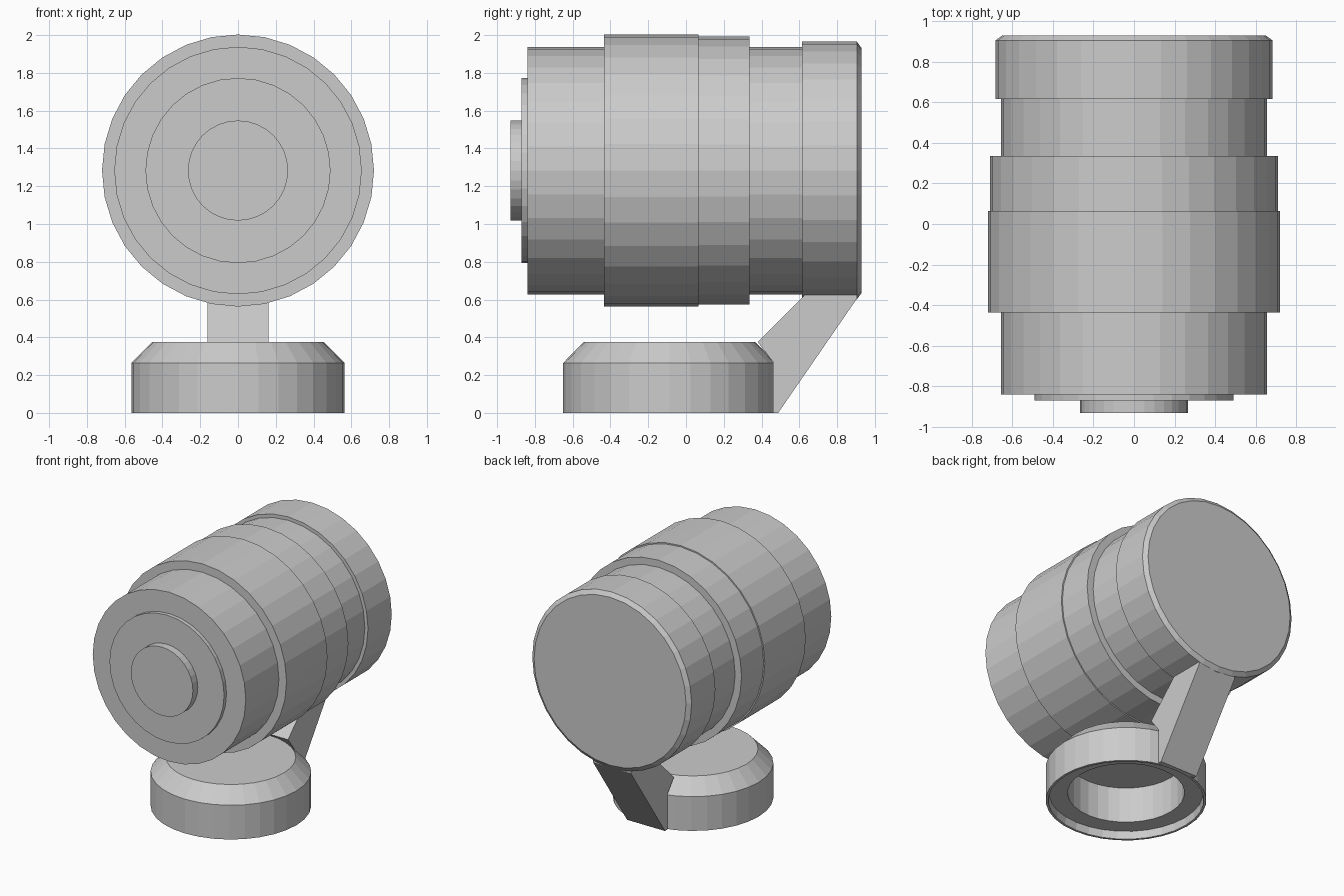
import bpy, math
from mathutils import Matrix

if "Cube" in bpy.data.objects:
    bpy.data.objects.remove(bpy.data.objects["Cube"])


def make_object(name, verts, faces):
    mesh = bpy.data.meshes.new(name)
    mesh.from_pydata(verts, [], faces)
    obj = bpy.data.objects.new(name, mesh)
    bpy.context.collection.objects.link(obj)
    return obj


def lathe(name, profile, matrix, sides=32):
    """Revolve (radius, height) points around local z, capping both ends."""
    verts, faces = [], []
    for r, h in profile:
        for i in range(sides):
            a = math.tau * i / sides
            verts.append(matrix @ Matrix.Translation((r * math.cos(a), r * math.sin(a), h)).translation)
    for k in range(len(profile) - 1):
        for i in range(sides):
            j = (i + 1) % sides
            a, b = k * sides, (k + 1) * sides
            faces.append((a + i, a + j, b + j, b + i))
    last = (len(profile) - 1) * sides
    faces.append(tuple(reversed(range(sides))))
    faces.append(tuple(range(last, last + sides)))
    return make_object(name, verts, faces)


# Stepped barrel lying along y, front button first
barrel_profile = [
    (0.265, -0.93), (0.265, -0.87), (0.49, -0.87), (0.49, -0.84),
    (0.655, -0.84), (0.655, -0.435), (0.72, -0.435), (0.72, 0.065),
    (0.71, 0.065), (0.71, 0.335), (0.655, 0.335), (0.655, 0.615),
    (0.682, 0.615), (0.682, 0.905), (0.65, 0.928),
]
lathe("barrel", barrel_profile,
      Matrix.Translation((0, 0, 1.283)) @ Matrix.Rotation(-math.pi / 2, 4, 'X'))

# Chamfered base, hollow underneath with a rim and a deep round recess
base_profile = [
    (0.41, 0.335), (0.41, 0.06), (0.54, 0.06), (0.545, 0.0),
    (0.563, 0.0), (0.563, 0.265), (0.455, 0.375),
]
lathe("base", base_profile, Matrix.Translation((0, -0.087, 0)))

# Slanted arm joining the back of the base to the barrel
side = [(0.46, 0), (0.488, 0), (0.905, 0.605), (0.905, 0.64),
        (0.64, 0.64), (0.615, 0.61), (0.38, 0.375), (0.46, 0.27)]
n = len(side)
verts = [(x, y, z) for x in (-0.162, 0.162) for y, z in side]
faces = [tuple(reversed(range(n))), tuple(range(n, 2 * n))]
faces += [(i, (i + 1) % n, n + (i + 1) % n, n + i) for i in range(n)]
make_object("support_arm", verts, faces)
